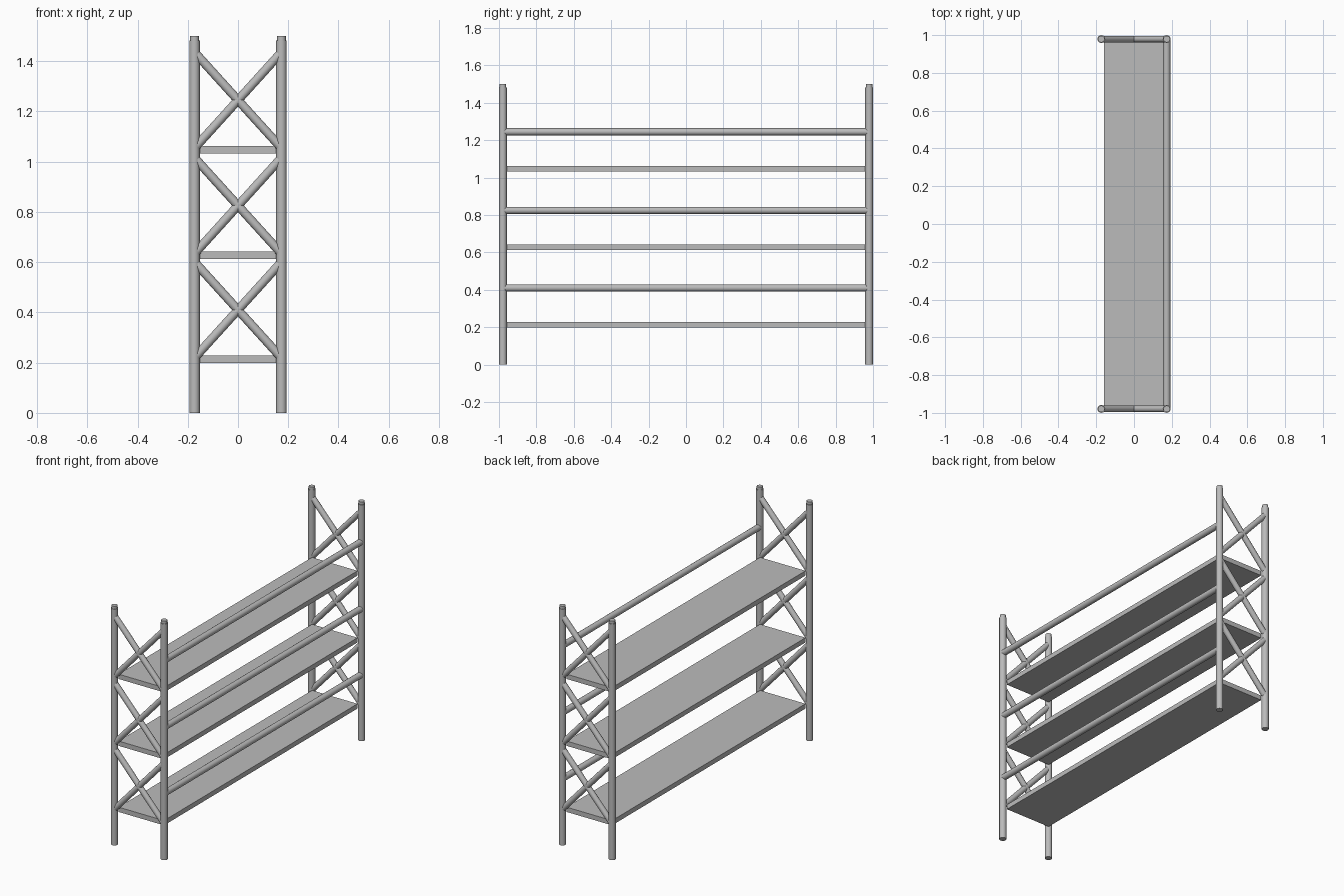
import bpy
from mathutils import Vector

if "Cube" in bpy.data.objects:
    bpy.data.objects.remove(bpy.data.objects["Cube"], do_unlink=True)

# One plain metal colour
GREY = (0.5, 0.5, 0.5, 1)
steel = bpy.data.materials.new("steel_grey")
steel.diffuse_color = GREY
steel.use_nodes = True
steel.node_tree.nodes["Principled BSDF"].inputs["Base Color"].default_value = GREY

POST_X, POST_Y = 0.173, 0.979
BAYS = (0.41, 0.825, 1.245)


def tube(name, start, end, radius):
    a, b = Vector(start), Vector(end)
    bpy.ops.mesh.primitive_cylinder_add(vertices=16, radius=radius, depth=(b - a).length,
                                        location=(a + b) / 2)
    ob = bpy.context.object
    ob.name = name
    ob.rotation_euler = (b - a).to_track_quat("Z", "Y").to_euler()
    ob.data.materials.append(steel)
    bpy.ops.object.shade_smooth_by_angle()


for end, y in (("front", -POST_Y), ("back", POST_Y)):
    # Posts with a narrower spigot on top
    for side, x in (("left", POST_X), ("right", -POST_X)):
        tube(f"{end}_{side}_post", (x, y, 0), (x, y, 1.483), 0.021)
        tube(f"{end}_{side}_spigot", (x, y, 1.47), (x, y, 1.5), 0.0175)
    # Crossed braces in each bay
    for i, z in enumerate(BAYS):
        for tilt, s in (("rising", 1), ("falling", -1)):
            tube(f"{end}_{tilt}_brace_{i + 1}", (-0.165, y, z - s * 0.182),
                 (0.165, y, z + s * 0.182), 0.0175)

for i, z in enumerate(BAYS):
    # Guard rails along one long side
    tube(f"guard_rail_{i + 1}", (POST_X, -POST_Y, z), (POST_X, POST_Y, z), 0.019)
    # Deck boards
    bpy.ops.mesh.primitive_cube_add(size=1, location=(0, 0, z - 0.197))
    deck = bpy.context.object
    deck.name = f"deck_{i + 1}"
    deck.scale = (0.316, 1.92, 0.03)
    deck.data.materials.append(steel)
